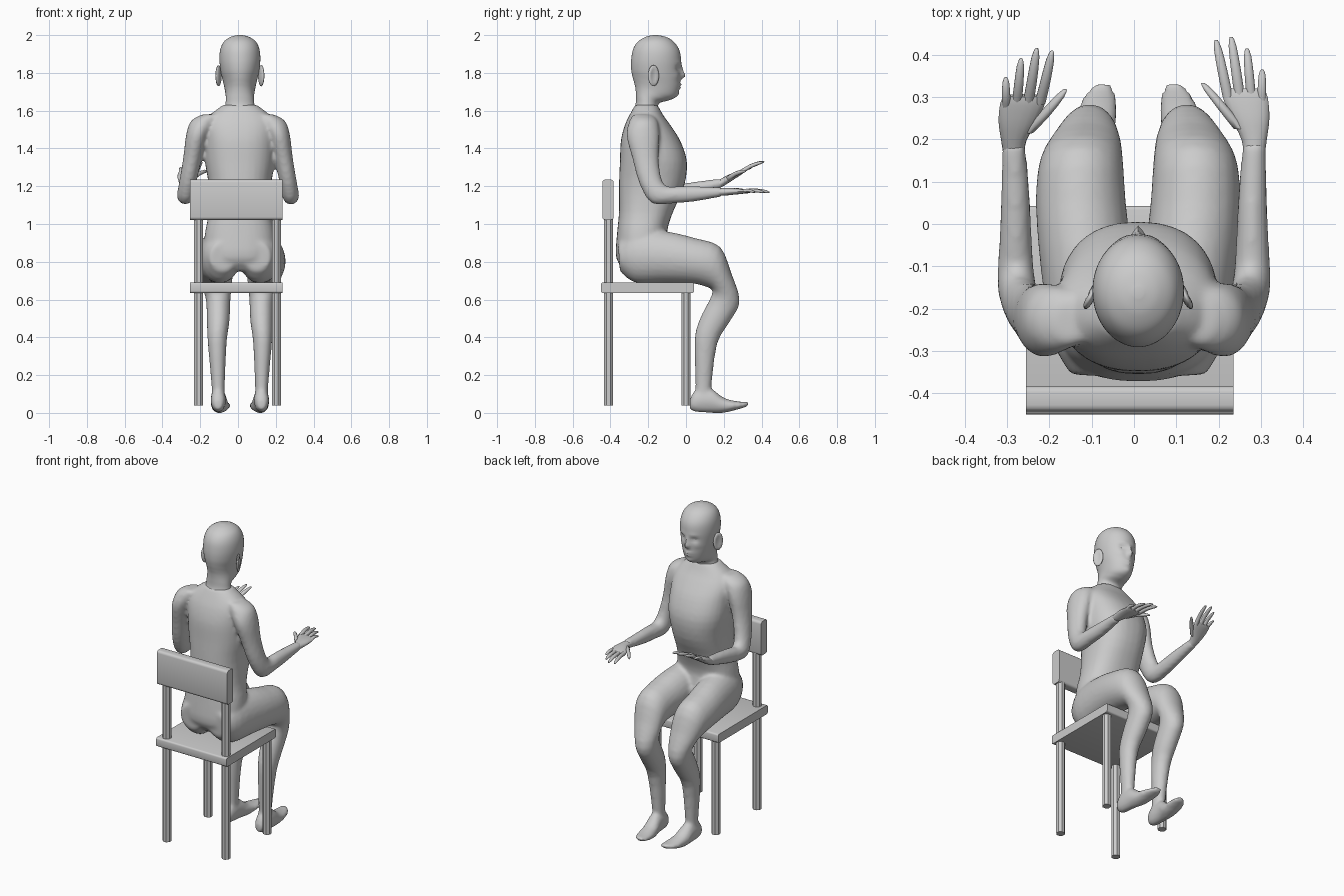
import bpy, bmesh
from math import sin, cos, pi, exp, radians, copysign
from mathutils import Vector, Matrix

if "Cube" in bpy.data.objects:
    bpy.data.objects.remove(bpy.data.objects["Cube"], do_unlink=True)

# one plain material for everything
grey = bpy.data.materials.new("plain_grey")
grey.use_nodes = True
grey_colour = (0.6, 0.6, 0.6, 1)
grey.diffuse_color = grey_colour
grey.node_tree.nodes["Principled BSDF"].inputs["Base Color"].default_value = grey_colour


def finish(name, bm, angle=40):
    """Turn a bmesh into a named, shaded object."""
    bmesh.ops.recalc_face_normals(bm, faces=bm.faces)
    mesh = bpy.data.meshes.new(name)
    bm.to_mesh(mesh)
    bm.free()
    obj = bpy.data.objects.new(name, mesh)
    bpy.context.collection.objects.link(obj)
    mesh.materials.append(grey)
    bpy.ops.object.select_all(action='DESELECT')
    obj.select_set(True)
    bpy.context.view_layer.objects.active = obj
    bpy.ops.object.shade_smooth_by_angle(angle=radians(angle))
    return obj


def spline(rings, steps):
    """Smooth in-between rings along the list of key rings."""
    rings = [Vector(r) for r in rings]
    result = []
    for i in range(len(rings) - 1):
        a, b = rings[i], rings[i + 1]
        before = rings[max(i - 1, 0)]
        after = rings[min(i + 2, len(rings) - 1)]
        for k in range(steps):
            t = k / steps
            tangent_a, tangent_b = (b - before) / 2, (after - a) / 2
            result.append(a * (2 * t**3 - 3 * t**2 + 1) + tangent_a * (t**3 - 2 * t**2 + t)
                          + b * (3 * t**2 - 2 * t**3) + tangent_b * (t**3 - t**2))
    return result + [rings[-1]]


def loft(bm, rings, side=1, middle=0.0, steps=3, sides=24, power=1.0):
    """Skin oval rings. Ring: x, half width, front/top (y, z), back/bottom (y, z)."""
    def rounded(value):
        return copysign(abs(value) ** power, value)
    loops = []
    for x, w, ya, za, yb, zb in spline(rings, steps):
        loop = []
        for i in range(sides):
            angle = 2 * pi * i / sides
            u, v = rounded(sin(angle)), rounded(cos(angle))
            loop.append(bm.verts.new((middle + side * (x + w * u),
                                      (ya + yb) / 2 + v * (ya - yb) / 2,
                                      (za + zb) / 2 + v * (za - zb) / 2)))
        loops.append(loop)
    for a, b in zip(loops, loops[1:]):
        for i in range(sides):
            j = (i + 1) % sides
            bm.faces.new((a[i], a[j], b[j], b[i]))
    bm.faces.new(loops[0])
    bm.faces.new(loops[-1])
    return [v for loop in loops for v in loop]


MIDDLE = 0.01      # the seated figure sits slightly off centre

# torso, arms, legs and feet, fused into one skin
torso = [(0, w, ya, z, yb, z) for w, ya, yb, z in (
    (.13, -.14, -.32, .75), (.19, -.08, -.37, .82), (.185, -.1, -.365, .95),
    (.165, -.07, -.355, 1.06), (.165, -.01, -.355, 1.2), (.185, .005, -.35, 1.33),
    (.19, -.03, -.345, 1.44), (.19, -.08, -.325, 1.52), (.16, -.12, -.3, 1.575),
    (.09, -.15, -.27, 1.63))]
leg = [(.09, .07, -.36, .9, -.35, .75), (.1, .105, -.27, .97, -.27, .69),
       (.12, .11, -.1, .96, -.12, .69), (.135, .107, .05, .925, .03, .685),
       (.135, .1, .18, .88, .1, .67), (.125, .085, .24, .74, .14, .65),
       (.115, .065, .285, .59, .13, .61), (.115, .06, .23, .48, .07, .49),
       (.12, .05, .165, .365, .045, .38), (.115, .035, .135, .14, .05, .14),
       (.115, .035, .13, .06, .04, .05)]
foot = [(.115, .02, .02, .07, .02, .02), (.115, .037, .05, .12, .05, .005),
        (.113, .042, .13, .13, .13, 0), (.105, .047, .2, .08, .2, 0),
        (.095, .046, .28, .06, .28, .02), (.085, .025, .33, .06, .33, .035)]
arm = [(.14, .05, -.18, 1.58, -.28, 1.58), (.18, .07, -.15, 1.545, -.3, 1.545),
       (.215, .06, -.14, 1.47, -.315, 1.47), (.24, .05, -.145, 1.35, -.285, 1.35),
       (.265, .046, -.13, 1.24, -.245, 1.21), (.278, .045, -.1, 1.2, -.18, 1.11),
       (.28, .039, -.04, 1.2, -.06, 1.11), (.28, .035, .05, 1.2, .05, 1.12),
       (.284, .028, .19, 1.195, .19, 1.145)]
LIFT = 0.16        # the arm on the -x side rises toward the hand

body = bmesh.new()
loft(body, torso, middle=MIDDLE, sides=32, power=0.85)
for side in (1, -1):
    loft(body, leg, side, MIDDLE)
    loft(body, foot, side, MIDDLE)
    lift = LIFT if side < 0 else 0
    raised = [(x, w, ya, za + lift * max(ya + .1, 0), yb, zb + lift * max(yb + .1, 0))
              for x, w, ya, za, yb, zb in arm]
    loft(body, raised, side)
body_obj = finish("body", body, 180)
fuse = body_obj.modifiers.new("fuse", 'REMESH')
fuse.mode = 'VOXEL'
fuse.voxel_size = 0.011
fuse.use_smooth_shade = True
soften = body_obj.modifiers.new("soften", 'SMOOTH')
soften.factor = 0.5
soften.iterations = 5

# hands: palm, four fingers and a thumb each, laid flat and then tilted
palm = [(.284, .026, .17, 1.19, .17, 1.15), (.284, .03, .2, 1.19, .2, 1.15),
        (.275, .045, .25, 1.19, .25, 1.155), (.263, .053, .3, 1.185, .3, 1.16),
        (.26, .045, .32, 1.18, .32, 1.165)]
digits = {  # base x, base y, tip x, tip y, thickness
    "index": (.222, .3, .194, .435, .013), "middle": (.25, .3, .23, .442, .013),
    "ring": (.277, .3, .267, .415, .012), "little": (.302, .29, .303, .365, .011),
    "thumb": (.25, .225, .163, .333, .015)}
for side, tilt in ((1, 0), (-1, 27)):
    hand = bmesh.new()
    loft(hand, palm, side, sides=16)
    for bx, by, tx, ty, r in digits.values():
        rings = []
        for t, size, bend in ((0, 1, 0), (.45, .95, .006), (.85, .75, 0), (1, .3, -.005)):
            x, y, z = bx + (tx - bx) * t, by + (ty - by) * t, 1.172 + bend
            rings.append((x, r * size, y, z + r * size * .85, y, z - r * size * .85))
        loft(hand, rings, side, sides=10, steps=2)
    wrist = Vector((0, .18, 1.17))
    bmesh.ops.rotate(hand, verts=hand.verts, cent=wrist, matrix=Matrix.Rotation(radians(tilt), 3, 'X'))
    if side < 0:
        bmesh.ops.translate(hand, verts=hand.verts, vec=(0, 0, LIFT * .28))
    finish("left_hand" if side > 0 else "right_hand", hand, 60)

# head and neck, with the face pushed and pulled by soft bumps
skull = [(0, .1, -.14, 1.57, -.29, 1.58), (0, .08, -.148, 1.61, -.268, 1.63),
         (0, .074, -.14, 1.64, -.265, 1.68), (0, .076, -.09, 1.655, -.268, 1.72),
         (0, .08, -.052, 1.675, -.275, 1.75), (0, .088, -.034, 1.72, -.283, 1.78),
         (0, .1, -.03, 1.78, -.29, 1.82), (0, .108, -.026, 1.86, -.29, 1.87),
         (0, .104, -.035, 1.92, -.28, 1.925), (0, .085, -.065, 1.965, -.255, 1.965),
         (0, .05, -.105, 1.99, -.215, 1.99), (0, .012, -.15, 2, -.175, 2)]
face = [  # x, z, spread x, spread z, push
    (0, 1.785, .014, .016, .026), (0, 1.815, .01, .022, .012),
    (.04, 1.825, .019, .014, -.013), (.035, 1.852, .025, .008, .005),
    (0, 1.738, .024, .006, .008), (0, 1.72, .02, .006, .007),
    (0, 1.685, .022, .012, .006), (.055, 1.785, .02, .016, .004)]
head = bmesh.new()
for v in loft(head, skull, middle=MIDDLE, steps=6, sides=72):
    if v.co.y > -.14:
        off, z = abs(v.co.x - MIDDLE), v.co.z
        v.co.y += sum(push * exp(-((off - x) / sx) ** 2 - ((z - h) / sz) ** 2)
                      for x, h, sx, sz, push in face)
finish("head", head, 60)

# eyes and ears
for side, label in ((1, "left"), (-1, "right")):
    for part, spot, size, turn in (("eye", (.038, -.061, 1.826), (.016, .014, .011), 0),
                                   ("ear", (.113, -.172, 1.785), (.011, .032, .056), 25)):
        bm = bmesh.new()
        bmesh.ops.create_uvsphere(bm, u_segments=16, v_segments=10, radius=1)
        place = (Matrix.Translation((MIDDLE + side * spot[0], spot[1], spot[2]))
                 @ Matrix.Rotation(radians(turn * side), 4, 'Z') @ Matrix.Diagonal((*size, 1)))
        if part == "ear":   # hollow the outer face of the ear
            for v in bm.verts:
                if v.co.x * side > .75:
                    v.co.x *= .3
        bm.transform(place)
        finish(label + "_" + part, bm, 60)


# chair
def slab(name, low, high, bevel):
    low, high = Vector(low), Vector(high)
    bm = bmesh.new()
    bmesh.ops.create_cube(bm, size=1)
    bm.transform(Matrix.Translation((low + high) / 2) @ Matrix.Diagonal((*(high - low), 1)))
    along_x = [e for e in bm.edges if abs(e.verts[0].co.x - e.verts[1].co.x) > .1]
    bmesh.ops.bevel(bm, geom=along_x, offset=bevel, segments=3, profile=0.5, affect='EDGES')
    return finish(name, bm)


slab("seat", (-.255, -.45, .635), (.235, .043, .69), .01)
slab("backrest", (-.255, -.443, 1.022), (.235, -.383, 1.235), .015)
for row, y, top in (("back", -.41, 1.05), ("front", 0, .65)):
    for label, x in (("left", .203), ("right", -.208)):
        bm = bmesh.new()
        bmesh.ops.create_cone(bm, cap_ends=True, segments=8, radius1=.026, radius2=.026, depth=top - .04)
        bm.transform(Matrix.Translation((x, y, (top + .04) / 2)) @ Matrix.Rotation(pi / 8, 4, 'Z'))
        finish(f"{row}_{label}_chair_leg", bm, 30)
